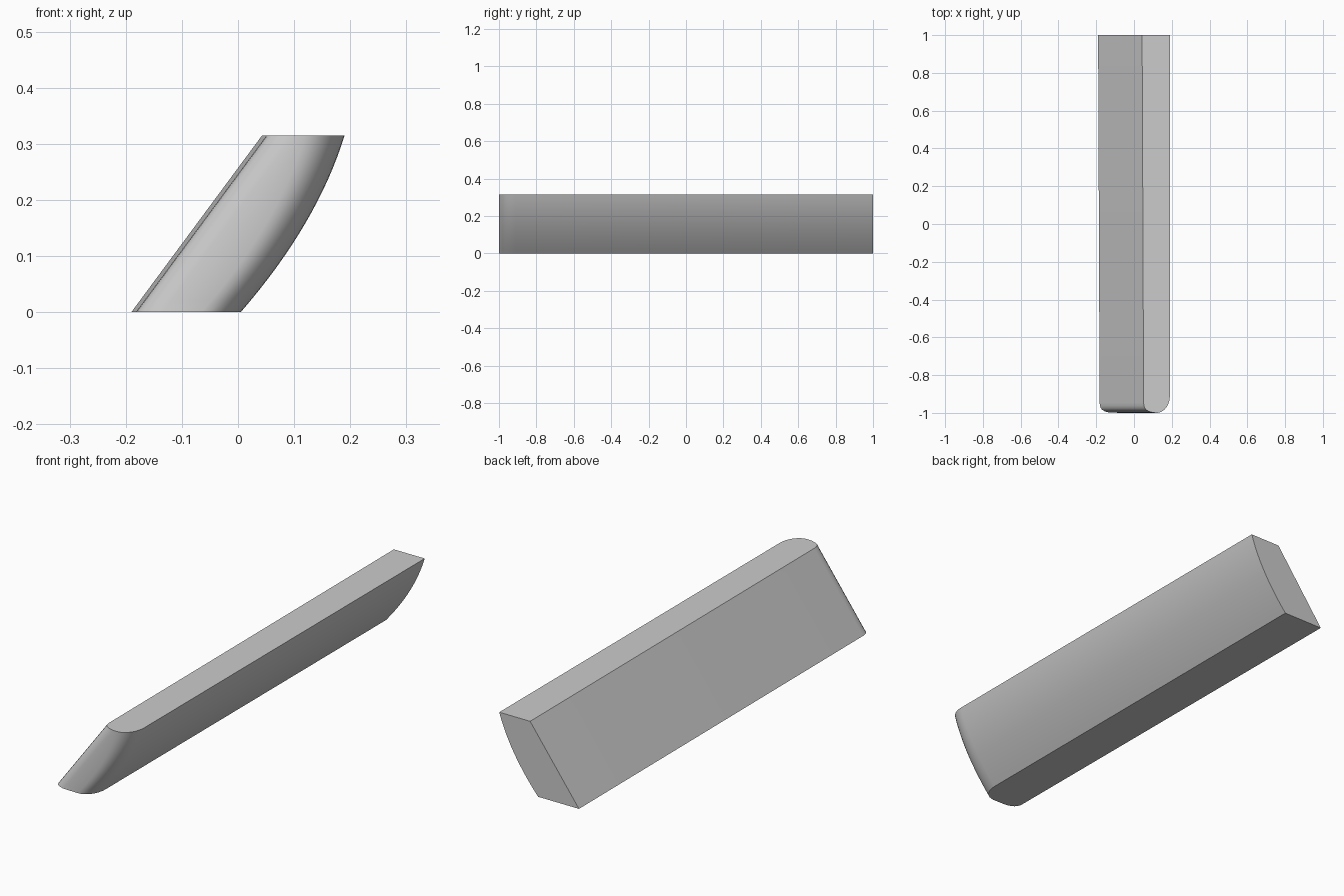
import bpy, bmesh, math

if "Cube" in bpy.data.objects:
    bpy.data.objects.remove(bpy.data.objects["Cube"])

H = 0.315
LEVELS = 16


def left_x(t):
    return -0.19 + 0.233 * t


def right_x(t):
    return 0.005 + 0.185 * t + 0.088 * t * (1 - t)


# Front-end outline: inset from the left face, then inset from the curved face
LEFT = [(0, 1), (0.008, -0.945), (0.0095, -0.962), (0.014, -0.975),
        (0.022, -0.984), (0.036, -0.992), (0.056, -0.998)]
RIGHT = []
for i in range(9):
    a = math.radians(90 - i * 90 / 8)
    RIGHT.append((0.07 * (1 - math.cos(a)), -0.91 - 0.09 * math.sin(a)))
RIGHT.append((0, 1))

# Loft the outline up the leaning profile
bm = bmesh.new()
rings = []
for k in range(LEVELS + 1):
    t = k / LEVELS
    pts = [(left_x(t) + d, y) for d, y in LEFT]
    pts += [(right_x(t) - d, y) for d, y in RIGHT]
    rings.append([bm.verts.new((x, y, H * t)) for x, y in pts])
n = len(rings[0])
for lo, hi in zip(rings, rings[1:]):
    for i in range(n - 1):
        bm.faces.new((lo[i], lo[i + 1], hi[i + 1], hi[i]))

# Flat bottom, top and back end
bm.faces.new(rings[0])
bm.faces.new(rings[-1])
bm.faces.new([r[0] for r in rings] + [r[-1] for r in reversed(rings)])
bmesh.ops.recalc_face_normals(bm, faces=bm.faces)

mesh = bpy.data.meshes.new("curved_slanted_bar")
bm.to_mesh(mesh)
bm.free()
bar = bpy.data.objects.new("curved_slanted_bar", mesh)
bpy.context.collection.objects.link(bar)
bpy.context.view_layer.objects.active = bar
bar.select_set(True)
bpy.ops.object.shade_smooth_by_angle(angle=math.radians(30))
